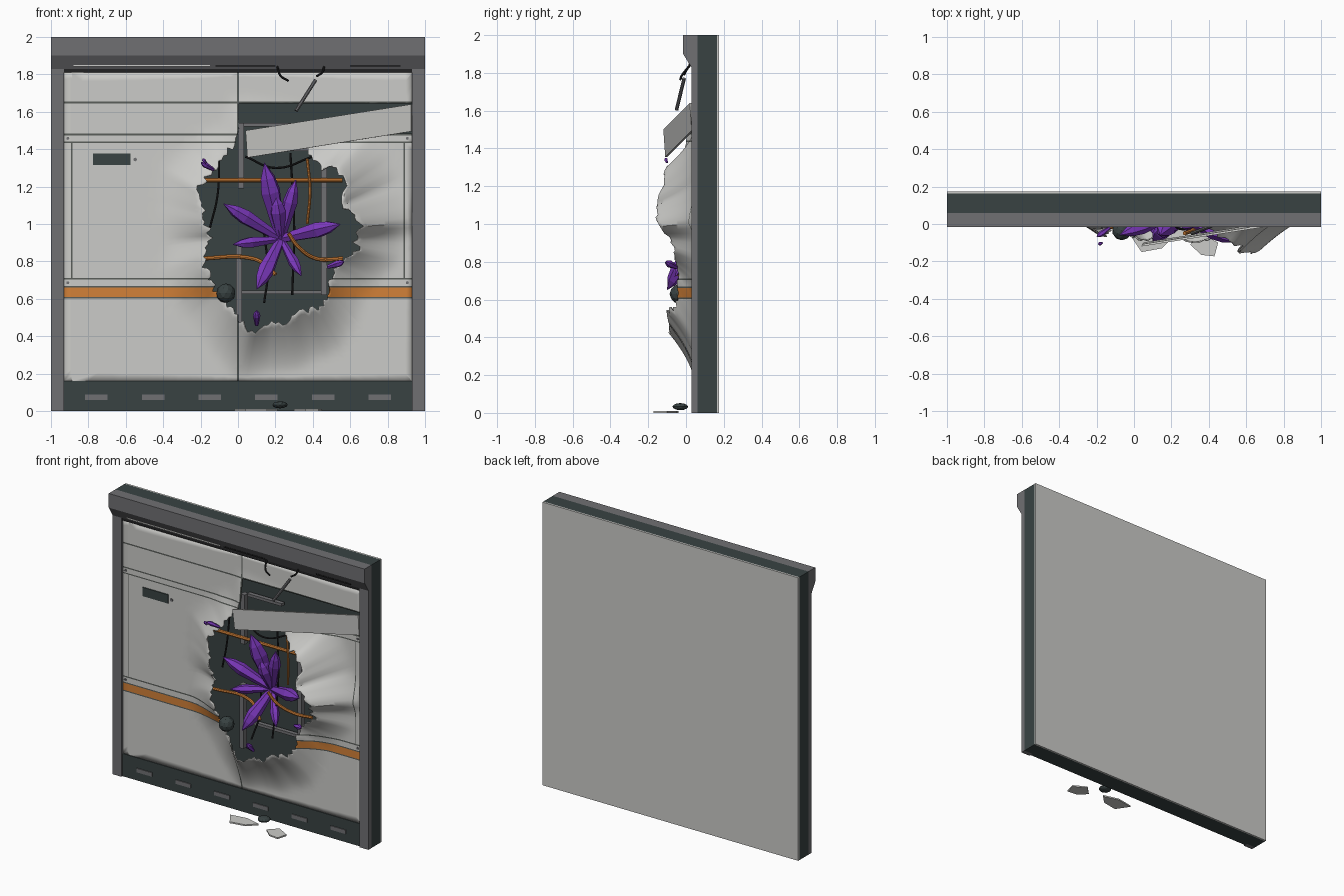
import bpy, bmesh, math, random
from mathutils import Vector

random.seed(4)
cube = bpy.data.objects.get("Cube")
if cube:
    bpy.data.objects.remove(cube)


def material(name, r, g, b):
    m = bpy.data.materials.new(name)
    m.use_nodes = True
    m.diffuse_color = (r, g, b, 1)
    m.node_tree.nodes["Principled BSDF"].inputs["Base Color"].default_value = (r, g, b, 1)
    return m


light = material("light_grey", .6, .6, .58)
grey = material("frame_grey", .16, .16, .17)
dark = material("dark_green_grey", .04, .055, .055)
line = material("seam_grey", .1, .11, .1)
black = material("black", .015, .015, .016)
orange = material("orange", .65, .22, .04)
purple = material("purple", .2, .04, .5)


def finish(name, bm, *mats):
    me = bpy.data.meshes.new(name)
    bmesh.ops.recalc_face_normals(bm, faces=bm.faces)
    bm.to_mesh(me)
    bm.free()
    for m in mats:
        me.materials.append(m)
    ob = bpy.data.objects.new(name, me)
    bpy.context.collection.objects.link(ob)
    return ob


def select(ob):
    bpy.ops.object.select_all(action="DESELECT")
    ob.select_set(True)
    bpy.context.view_layer.objects.active = ob


def box(name, x, y, z, mat):
    """Box from (min, max) pairs."""
    bm = bmesh.new()
    bmesh.ops.create_cube(bm, size=1)
    for v in bm.verts:
        v.co = [p[0] if c < 0 else p[1] for c, p in zip(v.co, (x, y, z))]
    return finish(name, bm, mat)


def prism(name, pts, offset, mat):
    """Flat outline extruded along an offset."""
    bm = bmesh.new()
    face = bm.faces.new([bm.verts.new(p) for p in pts])
    new = bmesh.ops.extrude_face_region(bm, geom=[face])["geom"]
    bmesh.ops.translate(bm, vec=offset, verts=[g for g in new if isinstance(g, bmesh.types.BMVert)])
    return finish(name, bm, mat)


def tube(name, pts, r, mat):
    cu = bpy.data.curves.new(name, "CURVE")
    cu.dimensions = "3D"
    cu.bevel_depth, cu.bevel_resolution, cu.use_fill_caps = r, 2, True
    sp = cu.splines.new("BEZIER")
    sp.bezier_points.add(len(pts) - 1)
    for b, p in zip(sp.bezier_points, pts):
        b.co = p
        b.handle_left_type = b.handle_right_type = "AUTO"
    cu.materials.append(mat)
    ob = bpy.data.objects.new(name, cu)
    bpy.context.collection.objects.link(ob)
    select(ob)
    bpy.ops.object.convert(target="MESH")
    bpy.ops.object.shade_smooth_by_angle()


def crystal(name, base, tip, r):
    """Six-sided spike, widest past the middle."""
    base, tip = Vector(base), Vector(tip)
    axis = tip - base
    turn = axis.to_track_quat("Z", "Y")
    bm = bmesh.new()
    rings = []
    for t, k in ((0, .5), (.62, 1), (.8, .75)):
        rings.append([bm.verts.new(base + axis * t + turn @ Vector(
            (r * k * math.cos(i * math.pi / 3), r * k * math.sin(i * math.pi / 3), 0))) for i in range(6)])
    end = bm.verts.new(tip)
    bm.faces.new(rings[0])
    for i in range(6):
        j = (i + 1) % 6
        for a, b in zip(rings, rings[1:]):
            bm.faces.new((a[i], a[j], b[j], b[i]))
        bm.faces.new((rings[-1][i], rings[-1][j], end))
    finish(name, bm, purple)


# Wall body, back plate and frame
box("back_plate", (-1, 1), (.163, .175), (0, 2), light)
box("body_back", (-1, 1), (.11, .163), (0, 2), dark)
box("body_top", (-1, 1), (.06, .11), (1.81, 2), dark)
box("body_bottom", (-1, 1), (.06, .11), (0, .16), dark)
for side, s in (("left", 1), ("right", -1)):
    xs = sorted((s * .93, s))
    box(side + "_body_side", xs, (.06, .11), (.16, 1.81), dark)
    box(side + "_column", xs, (.028, .06), (0, 1.83), grey)
prism("header", [(-1, y, z) for y, z in ((.06, 2), (-.015, 2), (-.015, 1.9), (.028, 1.83), (.06, 1.83))],
      (2, 0, 0), grey)
box("header_shadow_strip", (-.93, .93), (.035, .06), (1.81, 1.83), black)
box("bottom_strip", (-.93, .93), (.04, .06), (0, .16), dark)
for i in range(6):
    x = -.757 + i * .303
    box("vent", (x - .06, x + .06), (.034, .04), (.06, .088), grey)
for a, b, m in ((-.88, -.15, light), (-.12, .2, black), (.6, .87, black)):
    box("header_slot", (a, b), (.012, .022), (1.842, 1.851), m)

# Torn front skin: rays from the hole outline to the rectangular border
CX, CZ = .2, .95
outline = [(.57, 1.22), (.56, 1.1), (.61, 1.05), (.68, .99), (.62, .93), (.64, .86), (.55, .8), (.5, .74),
           (.48, .62), (.43, .55), (.33, .53), (.28, .48), (.17, .46), (.06, .42), (0, .5), (-.09, .6),
           (-.15, .7), (-.19, .83), (-.14, .92), (-.18, 1.05), (-.22, 1.19), (-.12, 1.29), (-.09, 1.36),
           (-.02, 1.41), (.01, 1.54), (.3, 1.47), (.4, 1.36), (.45, 1.3), (.53, 1.3)]
TAU = math.tau
radii = sorted((math.atan2(z - CZ, x - CX) % TAU, math.hypot(x - CX, z - CZ)) for x, z in outline)
bulge = [(math.radians(d), a) for d, a in ((0, .16), (28, .22), (60, .08), (90, .02), (120, .03), (150, .09),
                                           (180, .11), (225, .08), (270, .15), (300, .12), (330, .08))]


def lookup(table, t):
    ring = [(table[-1][0] - TAU, table[-1][1])] + table + [(table[0][0] + TAU, table[0][1])]
    for (a, u), (b, v) in zip(ring, ring[1:]):
        if a <= t <= b:
            return u + (v - u) * (t - a) / max(b - a, 1e-6)


X, LOW, TOP = .93, .16, 1.81
angles = [i * TAU / 160 for i in range(160)]
angles += [math.atan2(z - CZ, x - CX) % TAU for x in (-X, X) for z in (LOW, TOP)]
STEPS = 18
bm = bmesh.new()
rays = []
for t in sorted(angles):
    c, s = math.cos(t), math.sin(t)
    far = min(((X if c > 0 else -X) - CX) / c if abs(c) > 1e-6 else 9,
              ((TOP if s > 0 else LOW) - CZ) / s if abs(s) > 1e-6 else 9)
    smooth_r = lookup(radii, t)
    r0 = smooth_r + random.uniform(-.022, .018)
    amp = lookup(bulge, t) * (1 + .12 * math.sin(9 * t))
    ray = []
    for k in range(STEPS + 1):
        r = r0 + (far - r0) * (k / STEPS) ** 1.5
        fall = min(1, max(0, 1 - (r - smooth_r) / (.15 + .9 * amp)))
        ray.append(bm.verts.new((CX + r * c, .045 - amp * fall ** 1.6, CZ + r * s)))
    rays.append(ray)
for a, b in zip(rays, rays[1:] + rays[:1]):
    for k in range(STEPS):
        bm.faces.new((a[k], b[k], b[k + 1], a[k + 1]))

# Seams, stripe and the missing upper panel are cut along straight planes
seams_z = [(.602, .61), (.66, .668), (.703, .712), (1.434, 1.442), (1.474, 1.483), (1.645, 1.655)]
seams_x = [(-.892, -.886), (-.005, .005), (.886, .892)]
for axis, seams in (((0, 0, 1), seams_z), ((1, 0, 0), seams_x)):
    for v in (v for pair in seams for v in pair):
        bmesh.ops.bisect_plane(bm, geom=bm.verts[:] + bm.edges[:] + bm.faces[:], dist=1e-5,
                               plane_co=Vector(axis) * v, plane_no=axis)
gone = []
for f in bm.faces:
    x, _, z = f.calc_center_median()
    in_x = [a < x < b for a, b in seams_x]
    if x > .005 and 1.483 < z < 1.645:
        gone.append(f)
    elif .61 < z < .66:
        f.material_index = 1
    elif any(a < z < b for a, b in seams_z):
        f.material_index = 2
    elif in_x[1] and (z < .6 or z > 1.483) or (in_x[0] or in_x[2]) and .71 < z < 1.434:
        f.material_index = 2
bmesh.ops.delete(bm, geom=gone, context="FACES")
skin = finish("torn_skin", bm, light, orange, line)
if sum(p.normal.y for p in skin.data.polygons) > 0:
    skin.data.flip_normals()
select(skin)
bpy.ops.object.shade_smooth_by_angle(angle=math.radians(40))
solid = skin.modifiers.new("thickness", "SOLIDIFY")
solid.thickness, solid.offset = .008, -1

# Label plate and corner rivets
box("label_plate", (-.775, -.575), (.038, .046), (1.315, 1.377), dark)
for x, z, r in ((-.55, 1.345, .01), (-.91, 1.458, .008), (.905, 1.458, .008), (-.91, .686, .008), (.905, .686, .008)):
    tube("rivet", [(x, .046, z), (x, .039, z)], r, grey)

# Fallen panel leaning across the gap
prism("fallen_panel", [(.04, -.12, 1.5), (.925, .02, 1.64), (.925, .03, 1.495), (.05, -.11, 1.355)],
      (.004, .012, 0), light)

# Studs and rails inside the hole
for x, a, b in ((.015, 1.19, 1.54), (.005, .45, .9), (.46, .62, 1.31)):
    box("stud", (x - .016, x + .016), (.03, .07), (a, b), grey)
for a, b, z in ((.02, .46, .635), (.03, .3, 1.53), (.05, .4, 1.4)):
    box("cross_rail", (a, b), (.06, .09), (z - .01, z + .01), grey)

# Cables and rods
tube("upper_cable", [(-.22, .03, 1.235), (.56, .03, 1.235)], .012, orange)
tube("lower_left_cable", [(-.22, .03, .815), (.08, .02, .815), (.15, -.01, .78), (.2, -.04, .73)], .011, orange)
tube("lower_right_cable", [(.27, -.05, .95), (.32, -.03, .88), (.42, .02, .815), (.56, .03, .815)], .011, orange)
tube("upright_cable", [(.37, .02, 1.35), (.385, .01, 1.18), (.37, .03, 1)], .008, orange)
for a, b, c in (((.14, -.05, .58), (.16, .02, .75), (.14, .05, .95)), ((.28, .04, 1.38), (.3, .02, 1), (.29, -.03, .62)),
                ((-.1, .05, 1.36), (-.11, .03, 1.15), (-.15, .04, .98)), ((.04, .03, 1.36), (.2, 0, 1.3), (.4, .04, 1.36)),
                ((.21, .02, 1.84), (.23, -.02, 1.79), (.27, -.03, 1.765)), ((.46, .02, 1.84), (.45, 0, 1.81), (.42, -.01, 1.79))):
    tube("black_wire", [a, b, c], .006, black)
tube("loose_rod", [(.31, -.05, 1.605), (.415, -.01, 1.77)], .01, grey)

# Crystal cluster and stray crystals
heart = (.23, .06, .92)
for tip, r in (((.14, -.06, 1.33), .055), ((.31, -.02, 1.24), .04), ((-.08, -.06, 1.11), .042), ((-.03, -.05, .89), .032),
               ((.55, -.1, 1), .045), ((.1, -.1, .65), .045), ((.34, -.06, .72), .03), ((.2, -.04, 1.16), .045)):
    crystal("crystal", heart, tip, r)
for base, tip, r in (((-.13, -.02, 1.29), (-.2, -.07, 1.33), .016), ((-.17, -.1, 1.325), (-.19, -.11, 1.35), .01),
                     ((.48, -.05, .77), (.57, -.11, .8), .02), ((.1, .03, .46), (.1, -.05, .54), .02)):
    crystal("stray_crystal", base, tip, r)

# Dark ball and floor debris
for name, at, r, flat in (("dark_ball", (-.065, -.035, .63), .052, 1), ("floor_lump", (.225, -.03, .033), .042, .45)):
    bm = bmesh.new()
    bmesh.ops.create_icosphere(bm, subdivisions=2, radius=r)
    for v in bm.verts:
        v.co.z *= flat
        v.co += Vector(at)
    finish(name, bm, dark)
for pts in (((-.02, -.06), (.04, -.15), (.15, -.13), (.21, -.07), (.1, -.04)),
            ((.3, -.11), (.36, -.165), (.43, -.173), (.45, -.1), (.36, -.05))):
    prism("floor_shard", [(x, y, 0) for x, y in pts], (0, 0, .01), light)
